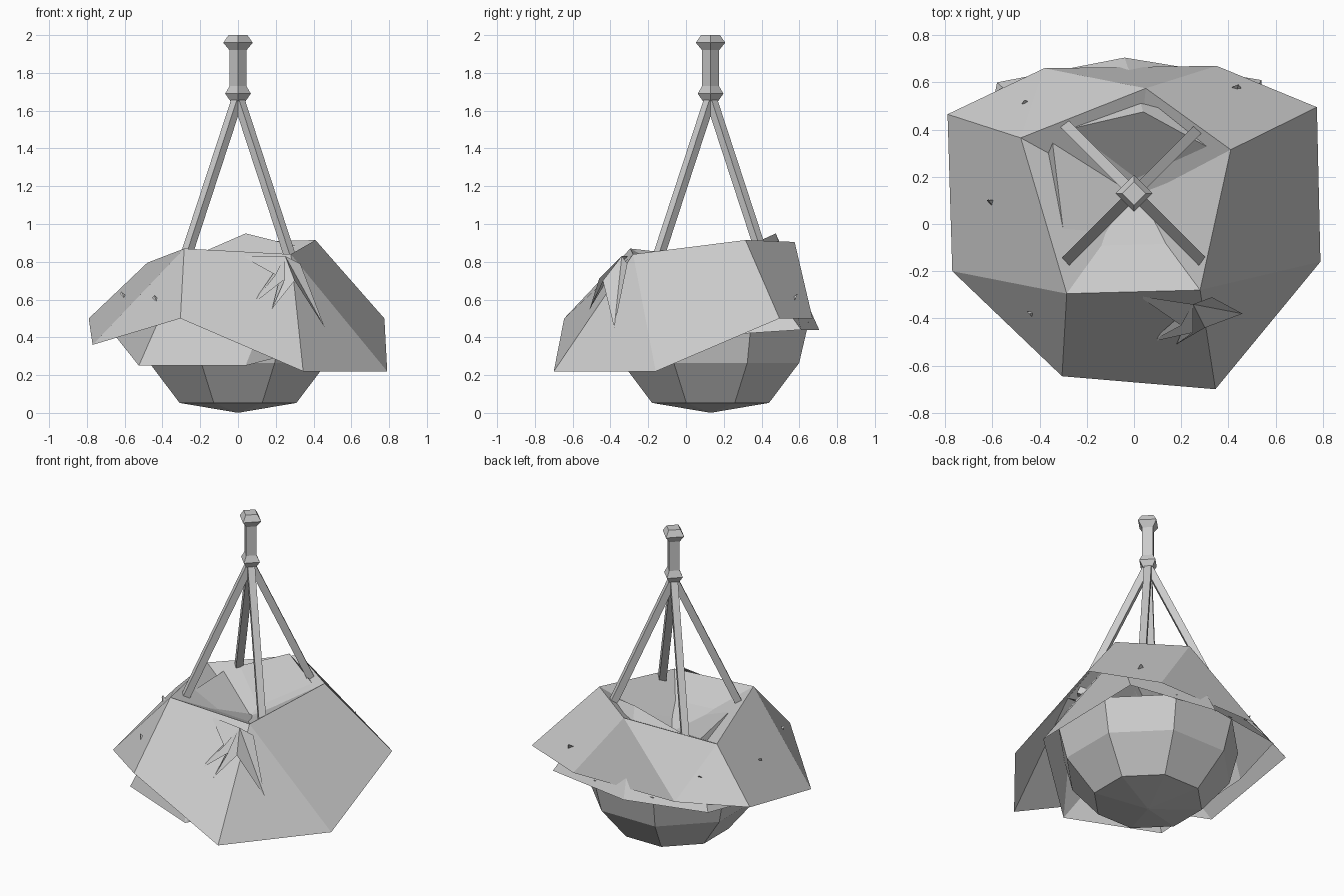
import bpy, bmesh
from math import pi, cos, sin
from mathutils import Vector

if "Cube" in bpy.data.objects:
    bpy.data.objects.remove(bpy.data.objects["Cube"], do_unlink=True)

grey = bpy.data.materials.new("plain grey")
grey.use_nodes = True
tone = (0.6, 0.6, 0.6, 1)
grey.diffuse_color = tone
grey.node_tree.nodes["Principled BSDF"].inputs["Base Color"].default_value = tone

AXIS_Y = 0.13  # the bowl and its hanger share this centre line


def make(name, verts, faces):
    mesh = bpy.data.meshes.new(name)
    mesh.from_pydata([tuple(v) for v in verts], [], faces)
    bm = bmesh.new()
    bm.from_mesh(mesh)
    bmesh.ops.remove_doubles(bm, verts=bm.verts, dist=0.0005)
    bmesh.ops.recalc_face_normals(bm, faces=bm.faces)
    bm.to_mesh(mesh)
    bm.free()
    mesh.materials.append(grey)
    ob = bpy.data.objects.new(name, mesh)
    bpy.context.collection.objects.link(ob)
    return ob


def lathe(name, profile, sides, turn):
    """Stack of polygon rings given as (radius, height), capped at both ends."""
    verts = [(r * cos(turn + 2 * pi * i / sides),
              AXIS_Y + r * sin(turn + 2 * pi * i / sides), z)
             for r, z in profile for i in range(sides)]
    faces = [list(range(sides)), [len(verts) - 1 - i for i in range(sides)]]
    for k in range(len(profile) - 1):
        for i in range(sides):
            j = (i + 1) % sides
            faces.append([k * sides + i, k * sides + j,
                          (k + 1) * sides + j, (k + 1) * sides + i])
    return make(name, verts, faces)


def drape(name, rim, hem, centre):
    """Skirt of panels with a sunken top. Each hem corner is (x, y, z, rim corner);
    a hem corner listed twice joins two rim corners and so folds its panel."""
    n, m = len(rim), len(hem)
    verts = rim + [h[:3] for h in hem] + [centre]
    faces = [[i, (i + 1) % n, n + m] for i in range(n)]
    for i in range(m):
        j = (i + 1) % m
        a, b = hem[i][3], hem[j][3]
        faces.append([n + i, n + j, b] + ([a] if a != b else []))
    return make(name, verts, faces)


def rod(name, start, end, half):
    """Square bar between two points."""
    start, end = Vector(start), Vector(end)
    axis = (end - start).normalized()
    side = axis.cross(Vector((0, 0, 1))).normalized() * half
    up = side.cross(axis)
    corners = (side + up, up - side, -side - up, side - up)
    verts = [p + c for p in (start, end) for c in corners]
    faces = [[0, 1, 2, 3], [7, 6, 5, 4]]
    faces += [[i, (i + 1) % 4, 4 + (i + 1) % 4, 4 + i] for i in range(4)]
    return make(name, verts, faces)


# Faceted bowl
lathe("bowl", [(0.01, 0.002), (0.335, 0.053), (0.508, 0.265), (0.562, 0.48)], 8, pi / 8)

# Four slanted rods and the grip they meet in
for sx, side in ((1, "left"), (-1, "right")):
    for sy, end in ((1, "back"), (-1, "front")):
        rod(f"{end}_{side}_rod", (0, AXIS_Y, 1.67),
            (sx * 0.285, AXIS_Y + sy * 0.285, 0.8), 0.022)
lathe("hanger_grip", [(0.04, 1.65), (0.068, 1.69), (0.045, 1.73), (0.045, 1.92),
                      (0.078, 1.96), (0.05, 2.0)], 4, 0)

# Outer mass of large flat panels
drape("outer_foliage",
      [(-0.285, -0.295, 0.87), (0.28, -0.28, 0.84), (0.41, 0.315, 0.915),
       (0.05, 0.575, 0.905), (-0.48, 0.365, 0.795)],
      [(-0.305, -0.645, 0.5, 0), (0.345, -0.7, 0.22, 1), (0.79, -0.16, 0.22, 1),
       (0.775, 0.495, 0.5, 2), (0.35, 0.67, 0.5, 3), (-0.38, 0.66, 0.5, 3),
       (-0.38, 0.66, 0.5, 4), (-0.79, 0.465, 0.5, 4), (-0.77, -0.2, 0.36, 0)],
      centre=(0, 0.1, 0.655))

# Inner mass: hangs lower, its back peak showing above the outer one
drape("inner_foliage",
      [(-0.27, -0.27, 0.83), (0.26, -0.25, 0.8), (0.36, 0.3, 0.87),
       (0.04, 0.475, 0.95), (-0.35, 0.385, 0.78)],
      [(-0.525, -0.37, 0.25, 0), (0.04, -0.605, 0.25, 0), (0.04, -0.605, 0.25, 1),
       (0.58, -0.15, 0.39, 1), (0.54, 0.61, 0.44, 2), (-0.04, 0.705, 0.44, 3),
       (-0.58, 0.6, 0.46, 4), (-0.66, 0.2, 0.42, 4)],
      centre=(0, 0.15, 0.665))

# Jagged leaf cluster on the front rim
leaf = [(0.25, -0.34, 0.83), (0.02, -0.305, 0.83), (0.2, -0.43, 0.73), (0.07, -0.5, 0.57),
        (0.25, -0.46, 0.71), (0.18, -0.51, 0.55), (0.3, -0.44, 0.7),
        (0.46, -0.38, 0.45), (0.33, -0.31, 0.79)]
make("leaf_cluster", leaf, [[0, i, i + 1] for i in range(1, len(leaf) - 1)])

# Small leaf tips poking through the panels
for k, (x, y, z) in enumerate([(-0.45, 0.51, 0.63), (0.43, 0.575, 0.62),
                               (-0.6, 0.1, 0.63), (-0.43, -0.37, 0.61)]):
    w = 0.025
    make(f"leaf_tip_{k + 1}", [(x - w, y, z), (x + w, y, z - w), (x, y - w, z - w),
                               (x * 1.03, y * 1.03, z + w / 2)],
         [[0, 1, 2], [0, 1, 3], [1, 2, 3], [2, 0, 3]])
